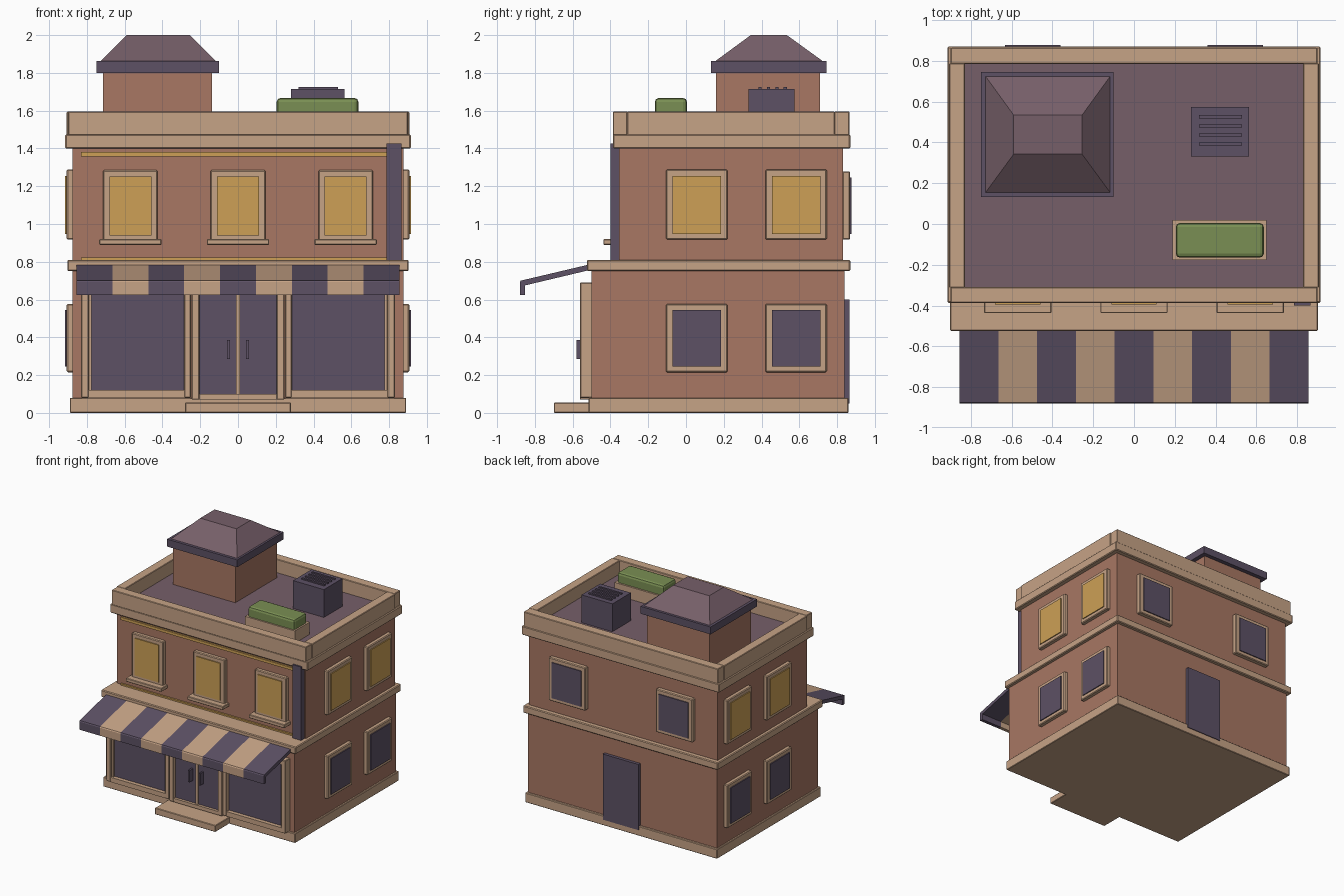
import bpy, bmesh

if "Cube" in bpy.data.objects:
    bpy.data.objects.remove(bpy.data.objects["Cube"])


def material(name, r, g, b):
    lin = [((c / 255 + 0.055) / 1.055) ** 2.4 for c in (r, g, b)]
    m = bpy.data.materials.new(name)
    m.diffuse_color = (*lin, 1)
    m.use_nodes = True
    m.node_tree.nodes["Principled BSDF"].inputs["Base Color"].default_value = m.diffuse_color
    return m


BRICK = material("brick", 168, 119, 99)
TAN = material("tan_trim", 198, 163, 134)
DARK = material("dark_purple", 93, 81, 101)
GOLD = material("gold", 205, 160, 86)
GREEN = material("leaf_green", 122, 143, 83)
MAUVE = material("mauve_roof", 118, 95, 105)


def make(name, bm, mat):
    bmesh.ops.recalc_face_normals(bm, faces=bm.faces)
    me = bpy.data.meshes.new(name)
    bm.to_mesh(me)
    bm.free()
    me.materials.append(mat)
    ob = bpy.data.objects.new(name, me)
    bpy.context.collection.objects.link(ob)
    return ob


def box(name, x, y, z, mat, bevel=0, segments=1):
    """Box from (min, max) ranges."""
    bm = bmesh.new()
    bmesh.ops.create_cube(bm, size=1)
    for v in bm.verts:
        v.co = [r[0] + (c + 0.5) * (r[1] - r[0]) for c, r in zip(v.co, (x, y, z))]
    ob = make(name, bm, mat)
    if bevel:
        mod = ob.modifiers.new("bevel", 'BEVEL')
        mod.width, mod.segments = bevel, segments
    return ob


def extrude_x(name, profile, x0, x1, mat):
    """Extrude a (y, z) outline along x."""
    bm = bmesh.new()
    face = bm.faces.new([bm.verts.new((x0, y, z)) for y, z in profile])
    new = bmesh.ops.extrude_face_region(bm, geom=[face])["geom"]
    for v in new:
        if isinstance(v, bmesh.types.BMVert):
            v.co.x = x1
    return make(name, bm, mat)


def window(name, side, wall, c, w, z, pane_mat):
    """Framed window on a wall; side is an axis and a sign, c the centre along the wall."""
    axis, s = side

    def slab(part, half, zr, d0, d1, mat, bevel=0):
        depth = sorted((wall + s * d0, wall + s * d1))
        along = (c - half, c + half)
        x, y = (depth, along) if axis == "x" else (along, depth)
        box(name + part, x, y, zr, mat, bevel)

    slab("_frame", w / 2, z, -0.01, 0.032, TAN, 0.006)
    slab("_pane", w / 2 - 0.034, (z[0] + 0.03, z[1] - 0.033), 0.0, 0.04, pane_mat)


# Walls and horizontal mouldings
box("plinth", (-0.89, 0.89), (-0.515, 0.86), (0, 0.08), TAN, 0.004)
box("door_step", (-0.28, 0.28), (-0.70, -0.5), (0, 0.055), TAN, 0.004)
box("lower_walls", (-0.875, 0.875), (-0.50, 0.84), (0.07, 0.76), BRICK)
box("middle_ledge", (-0.903, 0.903), (-0.525, 0.87), (0.75, 0.81), TAN, 0.006)
box("upper_walls", (-0.875, 0.875), (-0.355, 0.83), (0.80, 1.41), BRICK)
box("cornice", (-0.915, 0.915), (-0.387, 0.87), (1.40, 1.475), TAN, 0.006)
box("roof_deck", (-0.84, 0.84), (-0.32, 0.80), (1.46, 1.482), MAUVE)

# Parapet
for n, y in (("front", (-0.387, -0.31)), ("back", (0.785, 0.865))):
    box(n + "_parapet", (-0.9, 0.9), y, (1.47, 1.595), TAN, 0.004)
for n, x in (("left", (-0.907, -0.83)), ("right", (0.83, 0.907))):
    box(n + "_parapet", x, (-0.312, 0.788), (1.47, 1.595), TAN, 0.004)

# Upper front windows with sills
for i, cx in enumerate((-0.57, 0, 0.57)):
    window(f"front_window_{i}", ("y", -1), -0.355, cx, 0.29, (0.91, 1.285), GOLD)
    box(f"front_sill_{i}", (cx - 0.165, cx + 0.165), (-0.437, -0.35), (0.89, 0.92), TAN, 0.004)

# Side and back windows
for s, side in ((1, "right"), (-1, "left")):
    for i, cy in enumerate((0.057, 0.583)):
        window(f"{side}_upper_window_{i}", ("x", s), s * 0.875, cy, 0.325, (0.917, 1.288), GOLD)
        window(f"{side}_lower_window_{i}", ("x", s), s * 0.875, cy, 0.325, (0.215, 0.577), DARK)
    window(f"{side}_back_window", ("y", 1), 0.837, s * 0.497, 0.34, (0.917, 1.278), DARK)
box("back_door", (-0.165, 0.165), (0.83, 0.866), (0.05, 0.6), DARK)

# Light strips and drainpipe
box("upper_light_strip", (-0.83, 0.83), (-0.37, -0.35), (1.357, 1.38), GOLD)
box("lower_light_strip", (-0.83, 0.83), (-0.37, -0.35), (0.805, 0.822), GOLD)
box("drainpipe", (0.785, 0.865), (-0.40, -0.35), (0.81, 1.425), DARK)

# Shop windows, mirrored
for s, side in ((1, "right"), (-1, "left")):
    def span(a, b):
        return sorted((s * a, s * b))
    box(side + "_shop_glass", span(0.27, 0.80), (-0.525, -0.49), (0.10, 0.66), DARK)
    for n, a, b in (("inner", 0.25, 0.285), ("outer", 0.79, 0.83)):
        box(f"{side}_shop_{n}_post", span(a, b), (-0.56, -0.49), (0.08, 0.69), TAN, 0.004)
    box(side + "_shop_outer_bead", span(0.775, 0.795), (-0.54, -0.49), (0.10, 0.66), TAN)
    for n, z in (("bottom", (0.08, 0.12)), ("top", (0.65, 0.69))):
        box(f"{side}_shop_{n}_rail", span(0.28, 0.795), (-0.558, -0.49), z, TAN)
    # Double door half
    box(side + "_door_leaf", span(0.008, 0.21), (-0.535, -0.49), (0.09, 0.66), DARK)
    box(side + "_door_post", span(0.205, 0.245), (-0.562, -0.49), (0.07, 0.69), TAN, 0.004)
    box(side + "_door_handle", span(0.043, 0.057), (-0.58, -0.53), (0.285, 0.385), DARK)
box("door_mullion", (-0.01, 0.01), (-0.545, -0.49), (0.08, 0.66), TAN)
box("door_bottom_rail", (-0.21, 0.21), (-0.558, -0.49), (0.07, 0.10), TAN)
box("door_top_rail", (-0.21, 0.21), (-0.558, -0.49), (0.65, 0.69), TAN)

# Striped awning with valance
awning = [(-0.515, 0.785), (-0.875, 0.70), (-0.88, 0.692), (-0.88, 0.625),
          (-0.852, 0.625), (-0.852, 0.675), (-0.515, 0.755)]
for i in range(9):
    x = -0.855 + 0.19 * i
    extrude_x(f"awning_stripe_{i}", awning, x, x + 0.19, TAN if i % 2 else DARK)

# Rooftop tower with hipped cap
box("tower_walls", (-0.715, -0.137), (0.16, 0.71), (1.47, 1.81), BRICK)
box("tower_eave", (-0.75, -0.10), (0.132, 0.745), (1.80, 1.862), DARK)
hip = box("tower_hip_roof", (-0.73, -0.115), (0.152, 0.727), (1.86, 2.0), MAUVE)
for v in hip.data.vertices:
    if v.co.z > 1.9:
        v.co.x = -0.59 if v.co.x < -0.4 else -0.255
        v.co.y = 0.343 if v.co.y < 0.4 else 0.534

# Rooftop vent unit
box("vent_unit", (0.28, 0.565), (0.33, 0.575), (1.47, 1.715), DARK)
for i in range(4):
    y = 0.392 + 0.0445 * i
    box(f"vent_slat_{i}", (0.32, 0.53), (y - 0.008, y + 0.008), (1.71, 1.725), DARK)

# Planter and hedge
box("planter", (0.19, 0.65), (-0.177, 0.02), (1.47, 1.585), TAN)
box("hedge", (0.205, 0.637), (-0.165, 0.005), (1.56, 1.667), GREEN, 0.02, 2)
